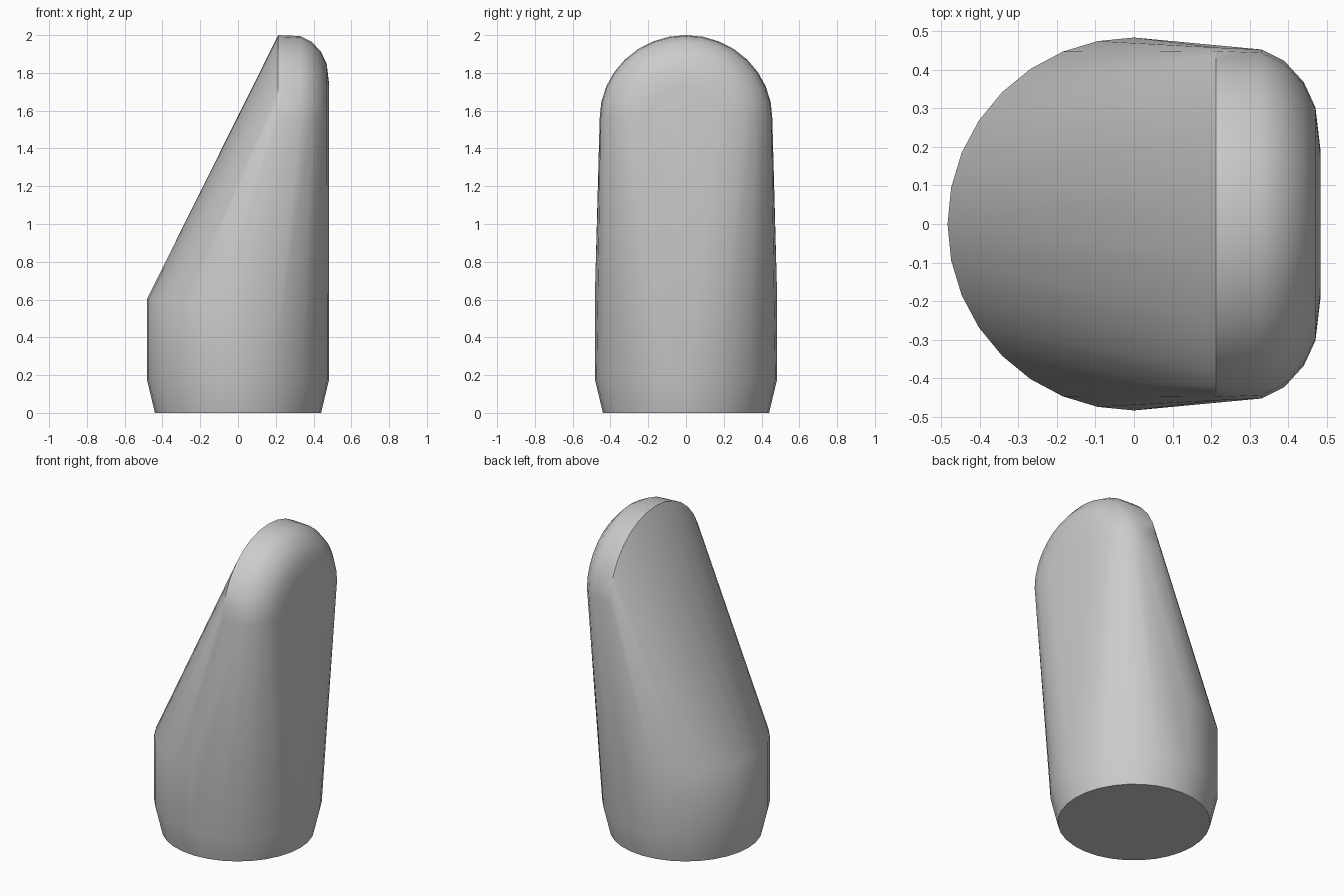
import bpy
import bmesh
import math

cube = bpy.data.objects.get("Cube")
if cube:
    bpy.data.objects.remove(cube, do_unlink=True)

grey = bpy.data.materials.new("plain grey")
grey.use_nodes = True
colour = (0.6, 0.6, 0.6, 1)
grey.diffuse_color = colour
grey.node_tree.nodes["Principled BSDF"].inputs["Base Color"].default_value = colour


def ring(radius, z, count=32):
    """Points of a level circle."""
    steps = [2 * math.pi * i / count for i in range(count)]
    return [(radius * math.cos(a), radius * math.sin(a), z) for a in steps]


def arch(x, inset, count=16):
    """Points of an upright half ellipse facing along x."""
    steps = [math.pi * i / count for i in range(count + 1)]
    return [(x, (0.457 - inset) * math.cos(a), 1.56 + (0.44 - inset) * math.sin(a))
            for a in steps]


# Round foot, slightly narrowed at the bottom
points = ring(0.44, 0) + ring(0.483, 0.18) + ring(0.483, 0.6)

# Arched top with a rounded edge on the upright side
for x, inset in ((0.213, 0), (0.33, 0.005), (0.39, 0.035),
                 (0.44, 0.09), (0.47, 0.155), (0.483, 0.265)):
    points += arch(x, inset)

# One tight skin around the foot and the arch makes the sloping face
bm = bmesh.new()
for p in points:
    bm.verts.new(p)
hull = bmesh.ops.convex_hull(bm, input=bm.verts)
spare = {v for v in hull["geom_interior"] + hull["geom_unused"]
         if isinstance(v, bmesh.types.BMVert)}
bmesh.ops.delete(bm, geom=list(spare), context="VERTS")
bmesh.ops.dissolve_limit(bm, angle_limit=math.radians(0.5), verts=bm.verts, edges=bm.edges)
bmesh.ops.recalc_face_normals(bm, faces=bm.faces)

mesh = bpy.data.meshes.new("slanted_body")
bm.to_mesh(mesh)
bm.free()
mesh.materials.append(grey)
body = bpy.data.objects.new("slanted_body", mesh)
bpy.context.collection.objects.link(body)

# Soft sides, crisp slope edge and base
bpy.context.view_layer.objects.active = body
body.select_set(True)
bpy.ops.object.shade_smooth_by_angle(angle=math.radians(35))
